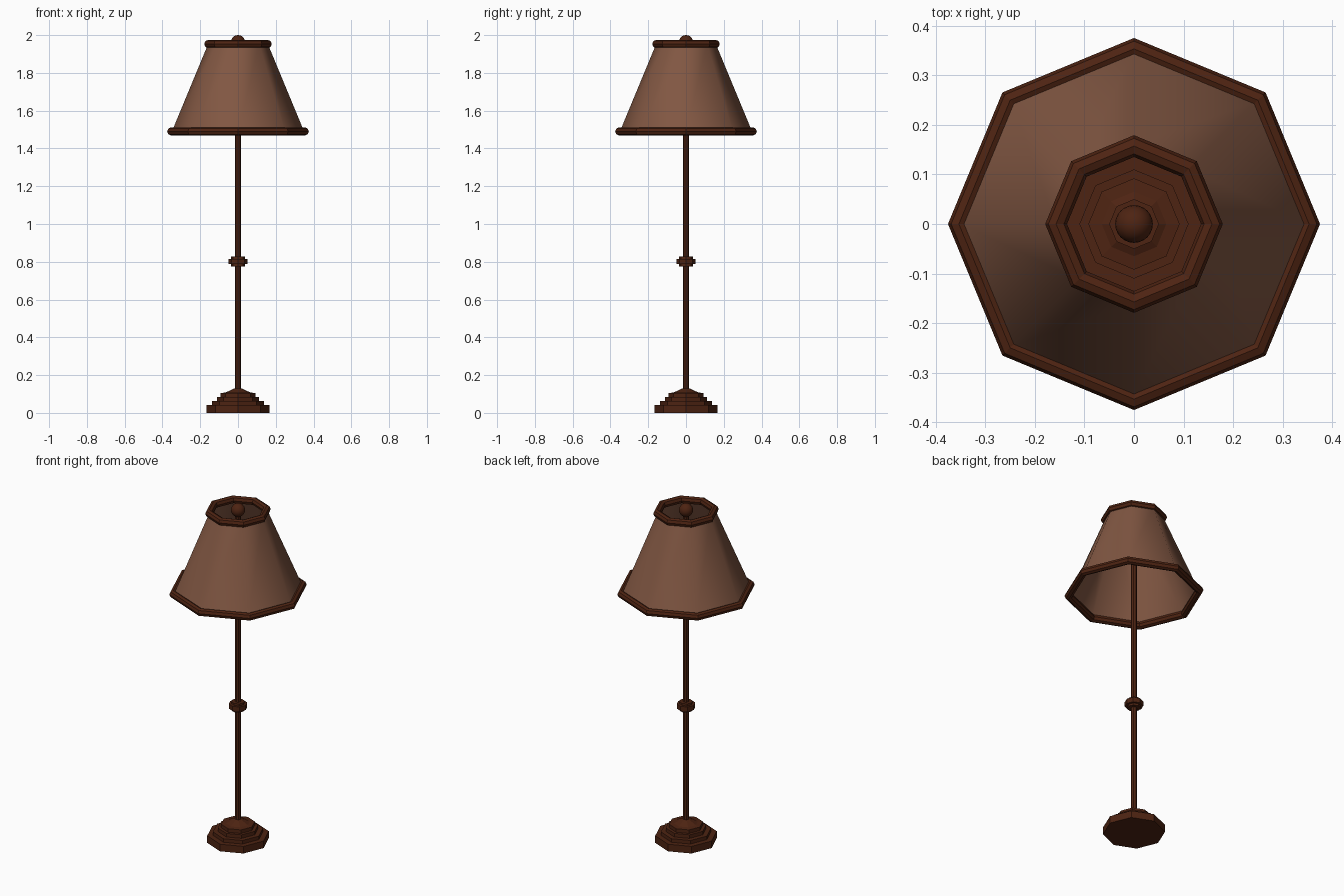
import bpy, bmesh
from math import cos, sin, tau

if "Cube" in bpy.data.objects:
    bpy.data.objects.remove(bpy.data.objects["Cube"])

SIDES = 8


def material(name, rgb):
    m = bpy.data.materials.new(name)
    m.diffuse_color = (*rgb, 1)
    m.use_nodes = True
    m.node_tree.nodes["Principled BSDF"].inputs["Base Color"].default_value = m.diffuse_color
    return m


WOOD = material("dark_wood", (0.075, 0.017, 0.006))
FABRIC = material("shade_fabric", (0.22, 0.095, 0.055))


def lathe(name, profile, mat, smooth=False, caps=True, loop=False):
    """Turn an (r, z) profile into an octagonal form with corners on the axes."""
    bm = bmesh.new()
    rings = [[bm.verts.new((r * cos(tau * i / SIDES), r * sin(tau * i / SIDES), z))
              for i in range(SIDES)] for r, z in profile]
    pairs = list(zip(rings, rings[1:]))
    if loop:
        pairs.append((rings[-1], rings[0]))
    elif caps:
        bm.faces.new(rings[0][::-1])
        bm.faces.new(rings[-1])
    for a, b in pairs:
        for i in range(SIDES):
            j = (i + 1) % SIDES
            bm.faces.new((a[i], a[j], b[j], b[i]))
    for f in bm.faces:
        f.smooth = smooth
    if caps or loop:
        bmesh.ops.recalc_face_normals(bm, faces=bm.faces[:])
    me = bpy.data.meshes.new(name)
    bm.to_mesh(me)
    bm.free()
    me.materials.append(mat)
    ob = bpy.data.objects.new(name, me)
    bpy.context.collection.objects.link(ob)
    return ob


def trim(name, radius, z, r=0.022):
    """Octagonal ring with an eight-sided bead section."""
    section = [(radius + r * cos(tau * k / 8), z + r * sin(tau * k / 8)) for k in range(8)]
    return lathe(name, section, WOOD, loop=True)


# stepped base
lathe("base", [(0.168, 0), (0.168, 0.042), (0.137, 0.042), (0.137, 0.063),
               (0.110, 0.063), (0.110, 0.084), (0.092, 0.084), (0.092, 0.105),
               (0.065, 0.108), (0.020, 0.130)], WOOD)

# pole and its collar
lathe("pole", [(0.016, 0.12), (0.016, 1.96)], WOOD)
lathe("pole_collar", [(0.036, 0.775), (0.036, 0.787), (0.050, 0.787), (0.050, 0.815),
                      (0.036, 0.815), (0.036, 0.827)], WOOD)

# open lampshade with trim at both ends
lathe("lampshade", [(0.350, 1.49), (0.158, 1.953)], FABRIC, smooth=True, caps=False)
trim("shade_bottom_trim", 0.353, 1.490)
trim("shade_top_trim", 0.157, 1.953)

# finial ball
bpy.ops.mesh.primitive_uv_sphere_add(segments=24, ring_count=12, radius=0.038,
                                     location=(0, 0, 1.962))
finial = bpy.context.object
finial.name = "finial"
finial.data.materials.append(WOOD)
bpy.ops.object.shade_smooth()
